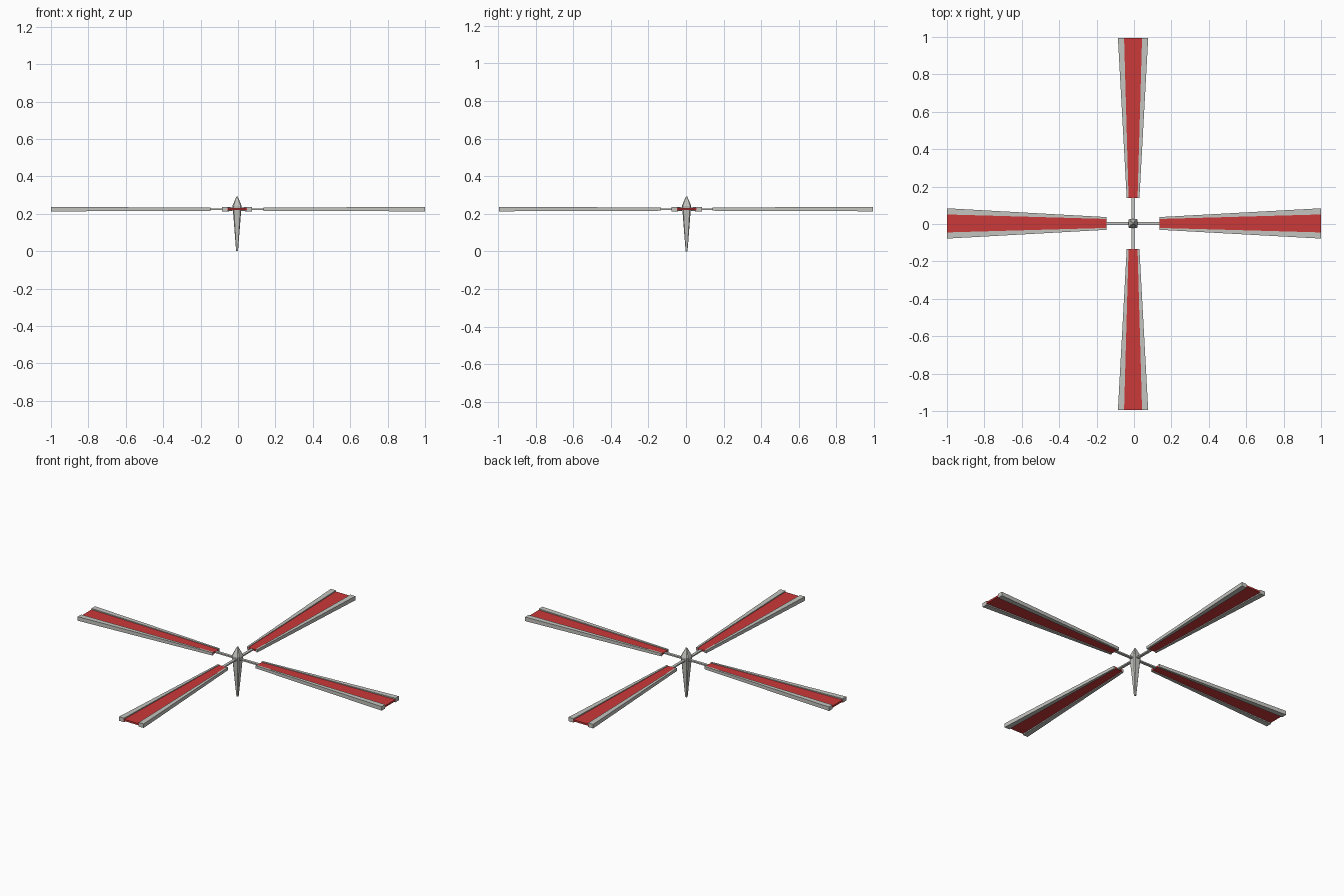
import bpy, bmesh, math
from mathutils import Matrix, Vector

if "Cube" in bpy.data.objects:
    bpy.data.objects.remove(bpy.data.objects["Cube"])

CX, CY, ZC = -0.005, 0.003, 0.225   # hub axis and blade mid height


def material(name, rgb):
    m = bpy.data.materials.new(name)
    m.diffuse_color = (*rgb, 1)
    m.use_nodes = True
    m.node_tree.nodes["Principled BSDF"].inputs["Base Color"].default_value = m.diffuse_color
    return m


GREY = material("light_grey", (0.55, 0.55, 0.52))
RED = material("red", (0.60, 0.04, 0.04))


def loft(name, rings, mat, matrix=Matrix()):
    """Join equal-sized rings of points into a closed solid."""
    bm = bmesh.new()
    vs = [[bm.verts.new(matrix @ Vector(p)) for p in r] for r in rings]
    n = len(vs[0])
    for a, b in zip(vs, vs[1:]):
        for i in range(n):
            j = (i + 1) % n
            bm.faces.new((a[i], a[j], b[j], b[i]))
    bm.faces.new(vs[0])
    bm.faces.new(vs[-1])
    bmesh.ops.recalc_face_normals(bm, faces=bm.faces)
    me = bpy.data.meshes.new(name)
    bm.to_mesh(me)
    bm.free()
    me.materials.append(mat)
    ob = bpy.data.objects.new(name, me)
    bpy.context.collection.objects.link(ob)


def section(x, y0, y1, z0, z1):
    return [(x, y0, z0), (x, y1, z0), (x, y1, z1), (x, y0, z1)]


def square(r, z):
    c = r * 0.75   # chamfered corners
    return [(CX + x, CY + y, z) for x, y in
            ((r, -c), (r, c), (c, r), (-c, r), (-r, c), (-r, -c), (-c, -r), (c, -r))]


# Central spike with pyramid cap
loft("hub_spike", [square(0.005, 0), square(0.021, 0.205), square(0.025, 0.242),
                   square(0.003, 0.293)], GREY)

# Four blades: (name, angle, inner radius, outer radius from hub axis)
blades = (("right", 0, 0.142, 1.0 - CX), ("back", 90, 0.137, 0.995 - CY),
          ("left", 180, 0.142, 1.0 + CX), ("front", 270, 0.137, 0.995 + CY))
for name, angle, r0, r1 in blades:
    mat = Matrix.Translation((CX, CY, ZC)) @ Matrix.Rotation(math.radians(angle), 4, 'Z')
    # thin connecting rod
    loft(name + "_rod", [section(0, -0.008, 0.008, -0.004, 0.004),
                         section(r0 + 0.02, -0.008, 0.008, -0.004, 0.004)], GREY, mat)
    # red panel between the rails
    loft(name + "_panel", [section(r0, -0.027, 0.027, -0.005, 0.005),
                           section(r1, -0.052, 0.052, -0.005, 0.005)], RED, mat)
    # tapered side rails
    for side, s in (("a", 1), ("b", -1)):
        loft(name + "_rail_" + side,
             [section(r0, s * 0.024, s * 0.034, -0.009, 0.008),
              section(r1, s * 0.048, s * 0.081, -0.012, 0.012)], GREY, mat)
